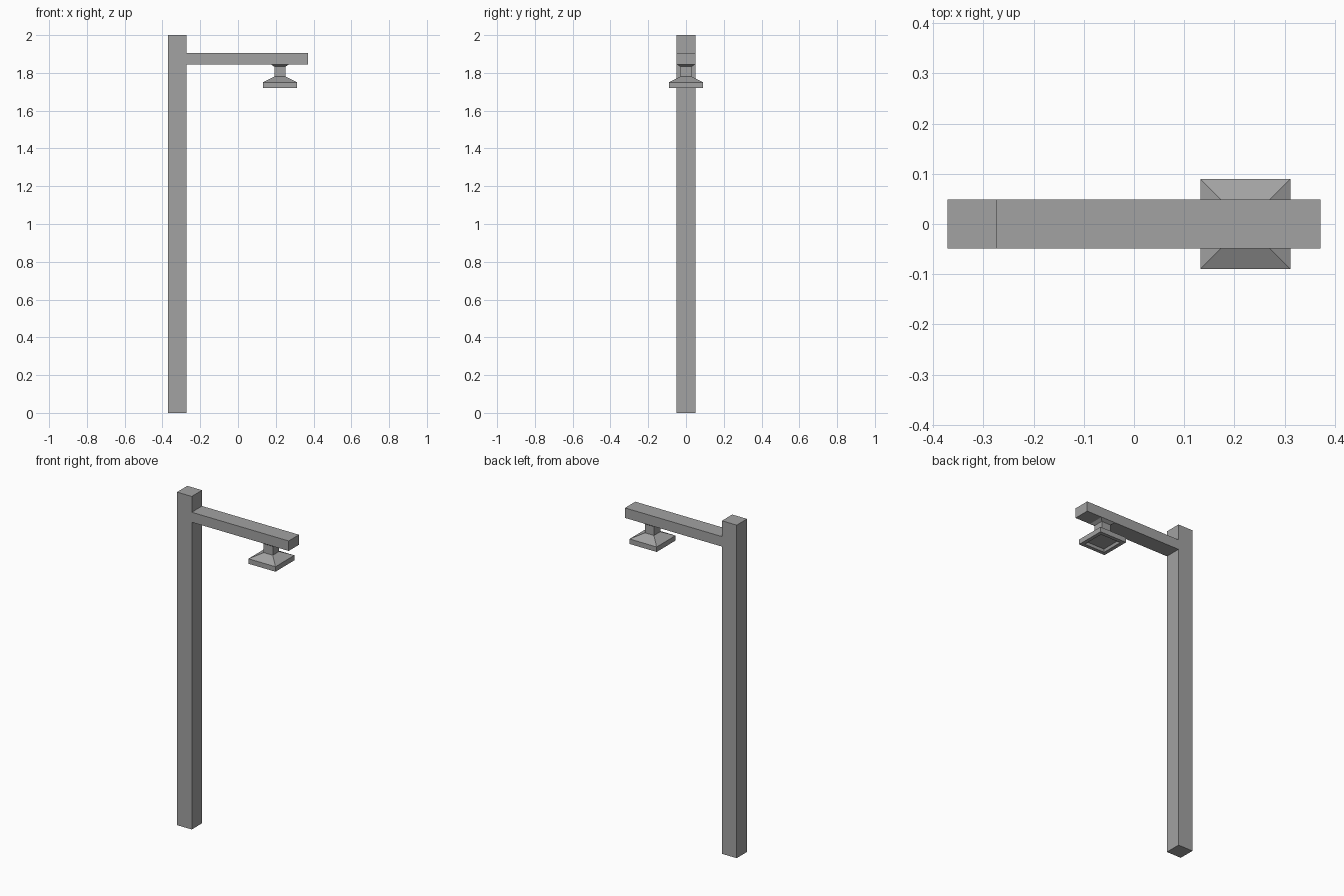
import bpy
import bmesh

cube = bpy.data.objects.get("Cube")
if cube:
    bpy.data.objects.remove(cube, do_unlink=True)

grey = bpy.data.materials.new("matte grey")
grey.use_nodes = True
colour = (0.36, 0.36, 0.36, 1)
grey.diffuse_color = colour
grey.node_tree.nodes["Principled BSDF"].inputs["Base Color"].default_value = colour


def square_stack(name, centre, rings):
    """Closed shape made of rectangles (half x, half y, z), listed bottom to top."""
    bm = bmesh.new()
    loops = [[bm.verts.new((centre + sx * hx, sy * hy, z))
              for sx, sy in ((-1, -1), (1, -1), (1, 1), (-1, 1))]
             for hx, hy, z in rings]
    for low, high in zip(loops, loops[1:]):
        for i in range(4):
            j = (i + 1) % 4
            bm.faces.new((low[i], low[j], high[j], high[i]))
    bm.faces.new(loops[0][::-1])
    bm.faces.new(loops[-1])
    bmesh.ops.recalc_face_normals(bm, faces=bm.faces)
    mesh = bpy.data.meshes.new(name)
    bm.to_mesh(mesh)
    bm.free()
    mesh.materials.append(grey)
    obj = bpy.data.objects.new(name, mesh)
    bpy.context.collection.objects.link(obj)
    return obj


# Upright post and horizontal arm
square_stack("post", -0.322, [(0.049, 0.049, 0), (0.049, 0.049, 2)])
square_stack("arm", 0.049, [(0.322, 0.049, 1.845), (0.322, 0.049, 1.905)])

# Hanging lamp: recessed underside, rim, sloped shade, neck and flared mount
lamp_profile = [(0.062, 1.735), (0.068, 1.72), (0.09, 1.72), (0.09, 1.75),
                (0.03, 1.78), (0.03, 1.833), (0.048, 1.845)]
square_stack("lamp", 0.222, [(h, h, z) for h, z in lamp_profile])
